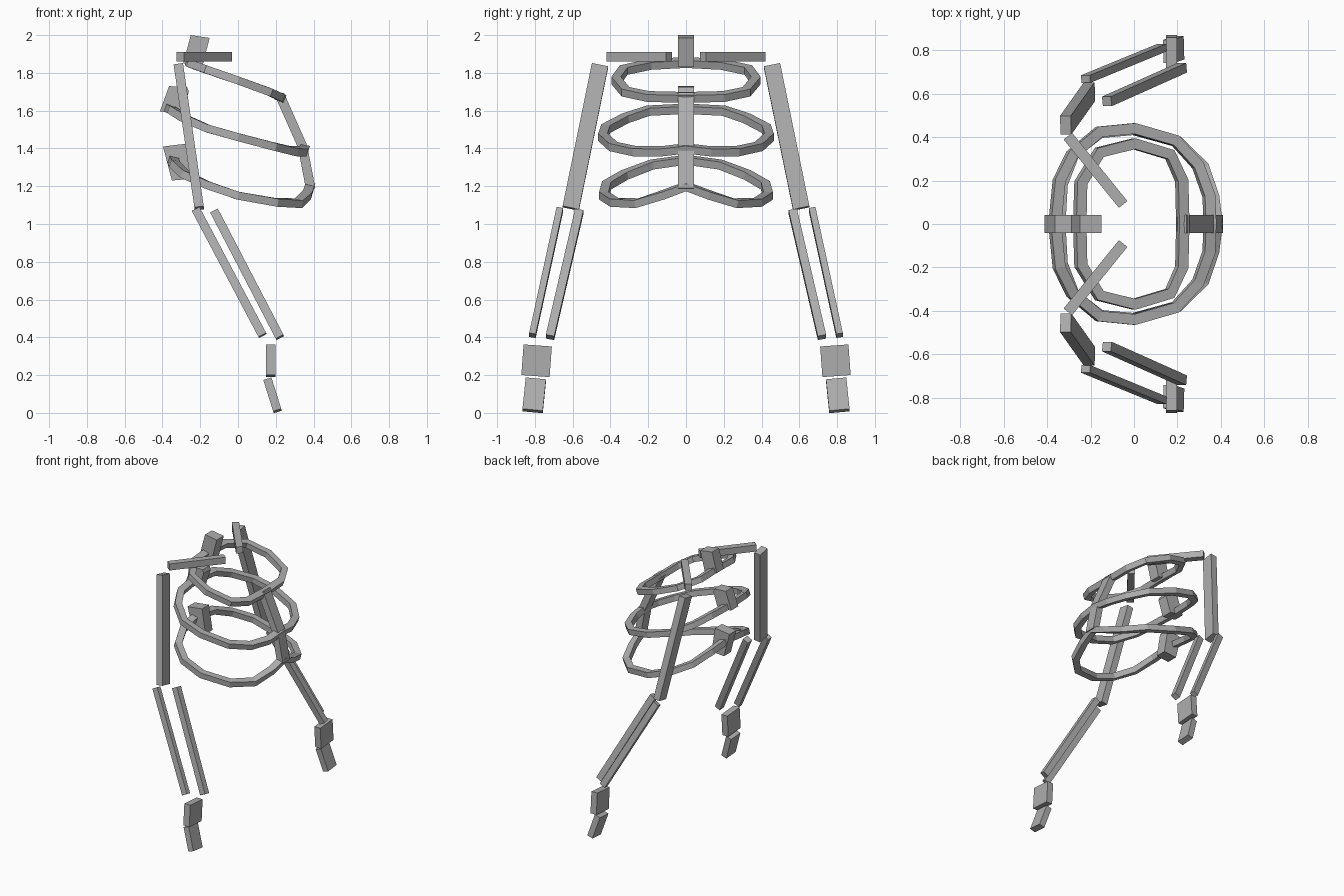
import bpy
from mathutils import Vector

if "Cube" in bpy.data.objects:
    bpy.data.objects.remove(bpy.data.objects["Cube"])

bone = bpy.data.materials.new("bone grey")
bone.diffuse_color = (0.42, 0.42, 0.42, 1)
bone.use_nodes = True
bone.node_tree.nodes["Principled BSDF"].inputs["Base Color"].default_value = bone.diffuse_color


def make(name, verts, faces):
    me = bpy.data.meshes.new(name)
    me.from_pydata([tuple(v) for v in verts], [], faces)
    me.materials.append(bone)
    ob = bpy.data.objects.new(name, me)
    bpy.context.collection.objects.link(ob)
    return ob


def sweep(name, path, up, width, height, closed=False):
    """Rectangular section along a path; height runs along 'up'."""
    path = [Vector(p) for p in path]
    n = len(path)
    verts, faces = [], []
    for i, p in enumerate(path):
        if closed:
            a, b = path[i - 1], path[(i + 1) % n]
        else:
            a, b = path[max(i - 1, 0)], path[min(i + 1, n - 1)]
        t = (b - a).normalized()
        u = Vector(up)
        u = (u - t * u.dot(t)).normalized()
        s = t.cross(u)
        for cs, cu in ((-1, -1), (1, -1), (1, 1), (-1, 1)):
            verts.append(p + s * cs * width / 2 + u * cu * height / 2)
    for i in range(n if closed else n - 1):
        j = (i + 1) % n
        for k in range(4):
            m = (k + 1) % 4
            faces.append((i * 4 + k, i * 4 + m, j * 4 + m, j * 4 + k))
    if not closed:
        e = (n - 1) * 4
        faces += [(3, 2, 1, 0), (e, e + 1, e + 2, e + 3)]
    return make(name, verts, faces)


def block(name, profile, half):
    """Side profile (x, z) extruded across y."""
    n = len(profile)
    verts = [(x, y, z) for y in (-half, half) for x, z in profile]
    faces = [tuple(range(n))[::-1], tuple(range(n, 2 * n))]
    faces += [(i, (i + 1) % n, n + (i + 1) % n, n + i) for i in range(n)]
    return make(name, verts, faces)


# Vertebrae
block("upper_vertebra", [(-.25, 2.0), (-.29, 1.85), (-.19, 1.83), (-.15, 1.985)], .042)
block("middle_vertebra", [(-.365, 1.73), (-.413, 1.597), (-.30, 1.58), (-.26, 1.70), (-.27, 1.725)], .042)
block("lower_vertebra", [(-.397, 1.41), (-.35, 1.23), (-.245, 1.24), (-.275, 1.425)], .042)

# Rib rings: half path from the spine round to the breastbone, then mirrored
ribs = {
    "upper_rib": ((.37, 0, .93), [
        (-.25, 0, 1.855), (-.245, .19, 1.845), (-.16, .33, 1.815), (0, .37, 1.76),
        (.165, .32, 1.70), (.22, .2, 1.675), (.225, 0, 1.67)]),
    "middle_rib": ((.3, 0, .95), [
        (-.365, 0, 1.61), (-.345, .2, 1.60), (-.285, .32, 1.56), (-.16, .425, 1.505),
        (0, .44, 1.46), (.19, .385, 1.41), (.295, .27, 1.385), (.345, .13, 1.385), (.35, 0, 1.40)]),
    "lower_rib": ((.25, 0, .95), [
        (-.345, 0, 1.34), (-.335, .18, 1.315), (-.28, .325, 1.26), (-.16, .42, 1.205),
        (0, .435, 1.15), (.2, .38, 1.115), (.32, .26, 1.11), (.365, .12, 1.155), (.38, 0, 1.20)]),
}
for name, (up, half) in ribs.items():
    other = [(x, -y, z) for x, y, z in half[-2:0:-1]]
    # reversed so that the faces point outwards
    sweep(name, half + other, up, .05, .042, closed=True)

# Breastbone
sweep("breastbone", [(.22, 0, 1.685), (.342, 0, 1.41), (.385, 0, 1.185)], (0, 1, 0), .05, .084)

# Arms: start, end, up direction, width, height
Y = (0, 1, 0)
arm = {
    "collarbone": ((-.305, .405, 1.885), (-.05, .09, 1.885), (0, 0, 1), .05, .05),
    "upper_arm": ((-.315, .455, 1.84), (-.205, .61, 1.083), Y, .05, .088),
    "outer_forearm": ((-.223, .668, 1.077), (.13, .813, .41), Y, .046, .035),
    "inner_forearm": ((-.125, .565, 1.067), (.222, .72, .40), Y, .046, .045),
    "palm": ((.173, .785, .357), (.173, .797, .195), Y, .05, .15),
    "fingers": ((.157, .795, .176), (.209, .812, .01), Y, .045, .108),
}
for name, (a, b, up, w, h) in arm.items():
    for side, s in (("right", -1), ("left", 1)):
        sweep(side + "_" + name, [(p[0], p[1] * s, p[2]) for p in (a, b)], up, w, h)

# Make every face point outwards
import bmesh
for ob in bpy.data.objects:
    bm = bmesh.new()
    bm.from_mesh(ob.data)
    bmesh.ops.recalc_face_normals(bm, faces=bm.faces)
    bm.to_mesh(ob.data)
    bm.free()
